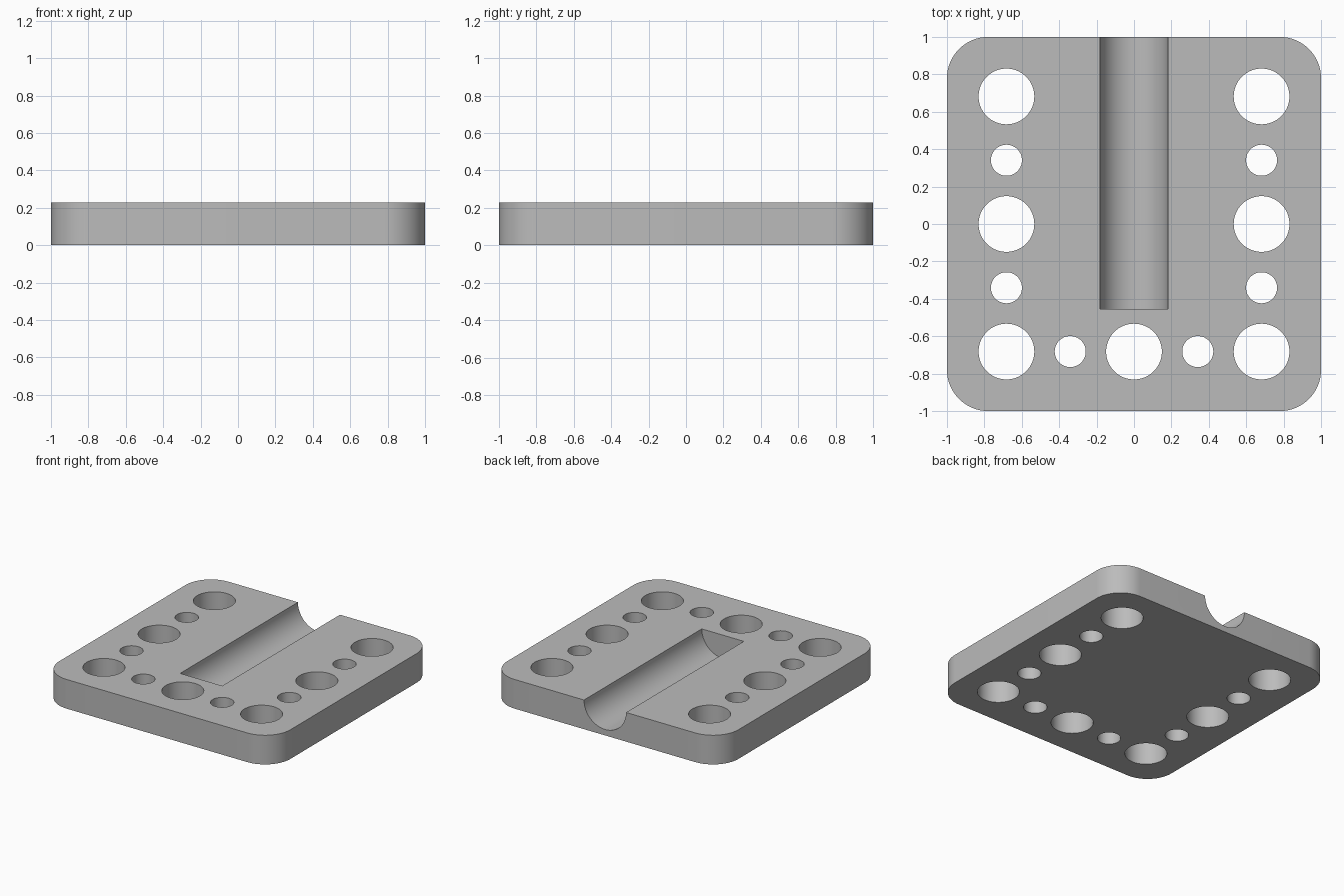
import bpy
import bmesh
import math
from mathutils import Matrix

HEIGHT = 0.228
CORNER = 0.22
SPACING = 0.341
GROOVE_RADIUS = 0.182
GROOVE_END = -0.455

cube = bpy.data.objects.get("Cube")
if cube:
    bpy.data.objects.remove(cube, do_unlink=True)

grey = bpy.data.materials.new("grey")
grey.use_nodes = True
colour = (0.5, 0.5, 0.5, 1)
grey.diffuse_color = colour
grey.node_tree.nodes["Principled BSDF"].inputs["Base Color"].default_value = colour


def make_object(name, bm):
    mesh = bpy.data.meshes.new(name)
    bm.to_mesh(mesh)
    bm.free()
    obj = bpy.data.objects.new(name, mesh)
    bpy.context.collection.objects.link(obj)
    mesh.materials.append(grey)
    return obj


def add_cylinder(bm, radius, length, matrix, segments=64):
    bmesh.ops.create_cone(bm, cap_ends=True, segments=segments, radius1=radius,
                          radius2=radius, depth=length, matrix=matrix)


# Plate with rounded vertical corners
bm = bmesh.new()
bmesh.ops.create_cube(bm, size=1, matrix=Matrix.Translation((0, 0, HEIGHT / 2))
                      @ Matrix.Diagonal((2, 2, HEIGHT, 1)))
uprights = [e for e in bm.edges
            if abs(e.verts[0].co.z - e.verts[1].co.z) > HEIGHT / 2]
bmesh.ops.bevel(bm, geom=uprights, offset=CORNER, segments=16,
                profile=0.5, affect='EDGES')
plate = make_object("plate", bm)

# Cutter: large and small holes alternate along the two sides and the front
bm = bmesh.new()
for i in range(-2, 3):
    for j in range(-2, 3):
        if abs(i) == 2 or j == -2:
            if abs(i) < 2 and j == 2:
                continue
            small = (i + j) % 2
            add_cylinder(bm, 0.083 if small else 0.149, 1,
                         Matrix.Translation((i * SPACING, j * SPACING, HEIGHT / 2)))

# Cutter: half-round groove running out through the back
length = 1.2 - GROOVE_END
add_cylinder(bm, GROOVE_RADIUS, length,
             Matrix.Translation((0, GROOVE_END + length / 2, HEIGHT))
             @ Matrix.Rotation(math.pi / 2, 4, 'X'))
cutter = make_object("hole_and_groove_cutter", bm)
cutter.hide_render = True

# Cut the plate, then drop the cutter
bpy.context.view_layer.objects.active = plate
plate.select_set(True)
cut = plate.modifiers.new("cut", 'BOOLEAN')
cut.operation = 'DIFFERENCE'
cut.solver = 'EXACT'
cut.object = cutter
bpy.ops.object.modifier_apply(modifier=cut.name)
bpy.data.objects.remove(cutter, do_unlink=True)

bpy.ops.object.select_all(action='DESELECT')
plate.select_set(True)
bpy.ops.object.shade_smooth_by_angle(angle=math.radians(30))
